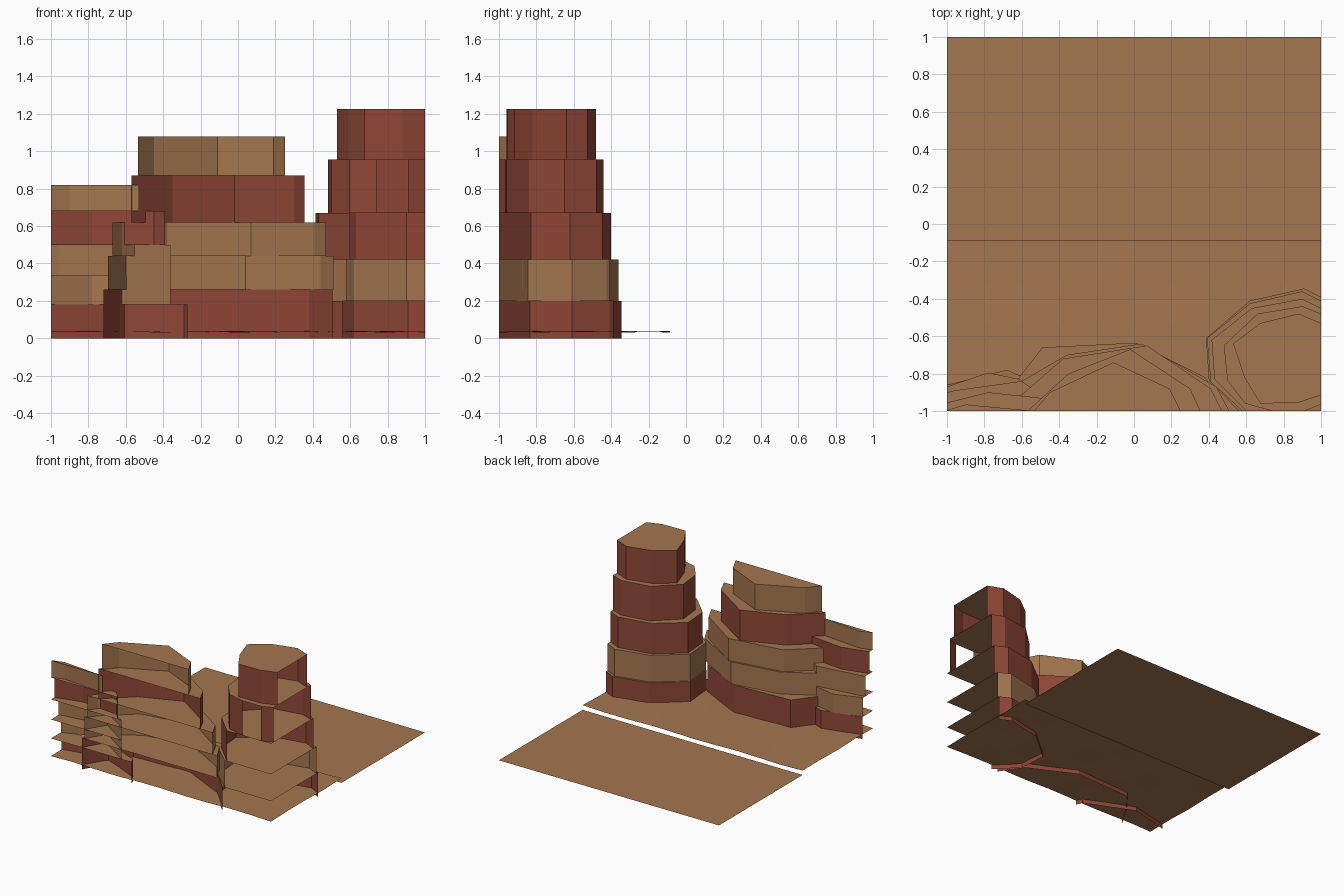
import bpy, bmesh, math

if "Cube" in bpy.data.objects:
    bpy.data.objects.remove(bpy.data.objects["Cube"])


def make_material(name, rgb):
    m = bpy.data.materials.new(name)
    m.diffuse_color = (*rgb, 1)
    m.use_nodes = True
    m.node_tree.nodes["Principled BSDF"].inputs["Base Color"].default_value = m.diffuse_color
    return m


SAND = make_material("sandstone", (0.376, 0.184, 0.080))
RED = make_material("red rock", (0.279, 0.063, 0.038))


def finish(bm, name):
    me = bpy.data.meshes.new(name)
    bm.to_mesh(me)
    bm.free()
    me.materials.append(SAND)
    me.materials.append(RED)
    ob = bpy.data.objects.new(name, me)
    bpy.context.collection.objects.link(ob)


def on_border(a, b):
    # edges lying on the cut sides of the tile stay open
    return (abs(a[0]) == 1 and a[0] == b[0]) or (a[1] == -1 and b[1] == -1)


def rock_layer(name, outline, z0, z1, red):
    # one stratum: open walls in the layer colour, sand-coloured ledge on top
    bm = bmesh.new()
    area = sum(p[0] * q[1] - q[0] * p[1]
               for p, q in zip(outline, outline[1:] + outline[:1]))
    if area < 0:
        outline = outline[::-1]
    low = [bm.verts.new((x, y, z0)) for x, y in outline]
    top = [bm.verts.new((x, y, z1)) for x, y in outline]
    bm.faces.new(top)
    n = len(outline)
    for i in range(n):
        j = (i + 1) % n
        if not on_border(outline[i], outline[j]):
            f = bm.faces.new((low[i], low[j], top[j], top[i]))
            f.material_index = 1 if red else 0
    loose = [v for v in bm.verts if not v.link_faces]
    bmesh.ops.delete(bm, geom=loose, context='VERTS')
    finish(bm, name)


def rock_stack(name, outlines, heights, reds):
    z0 = 0
    for i, (o, z1, red) in enumerate(zip(outlines, heights, reds)):
        rock_layer(f"{name}_layer_{i + 1}", o, z0, z1, red)
        z0 = z1


# low mesa on the left, cut by the left and front borders
left = [
    [(-1, -1), (-1, -.86), (-.68, -.78), (-.29, -.95), (-.27, -1)],
    [(-1, -1), (-1, -.87), (-.78, -.795), (-.61, -.83), (-.36, -1)],
    [(-1, -1), (-1, -.90), (-.96, -.89), (-.60, -.84), (-.36, -1)],
    [(-1, -1), (-1, -.955), (-.78, -.90), (-.45, -.935), (-.39, -1)],
    [(-1, -1), (-1, -.995), (-.90, -.965), (-.53, -1)],
]
rock_stack("left_mesa", left, (.18, .335, .50, .68, .82), (1, 0, 0, 1, 0))

# wide mesa in the middle, cut by the front border
middle = [
    [(-.72, -1), (-.63, -.84), (-.49, -.66), (.01, -.635), (.38, -.82), (.505, -1)],
    [(-.695, -1), (-.60, -.84), (-.36, -.70), (.04, -.64), (.44, -.87), (.51, -1)],
    [(-.67, -1), (-.62, -.93), (-.38, -.72), (.07, -.65), (.41, -.88), (.47, -1)],
    [(-.57, -1), (-.35, -.80), (-.02, -.67), (.30, -.88), (.355, -1)],
    [(-.535, -1), (-.45, -.90), (-.11, -.74), (.19, -.88), (.25, -1)],
]
rock_stack("middle_mesa", middle, (.26, .44, .62, .87, 1.08), (1, 0, 0, 1, 0))

# tall tower on the right, cut by the right and front borders
tower = [
    [(.56, -1), (.40, -.835), (.385, -.61), (.62, -.41), (.91, -.345), (1, -.39), (1, -1)],
    [(.58, -1), (.41, -.845), (.39, -.61), (.62, -.425), (.90, -.36), (1, -.41), (1, -1)],
    [(.60, -1), (.57, -.97), (.43, -.83), (.415, -.62), (.63, -.45), (.90, -.40), (1, -.45), (1, -1)],
    [(.74, -1), (.595, -.96), (.50, -.84), (.48, -.65), (.66, -.48), (.90, -.44), (1, -.48),
     (1, -.965), (.91, -1)],
    [(.88, -.955), (.675, -.96), (.59, -.82), (.53, -.64), (.675, -.53), (.88, -.48), (1, -.53),
     (1, -.915)],
]
rock_stack("tower", tower, (.20, .42, .67, .955, 1.225), (1, 0, 1, 1, 1))

# gently uneven front ground, slightly raised
bm = bmesh.new()
NX, NY = 10, 4
grid = [[bm.verts.new((-1 + 2 * i / NX, -1 + .915 * j / NY,
                       .035 + .004 * math.sin(i * 1.7 + j * 2.3)))
         for j in range(NY + 1)] for i in range(NX + 1)]
for i in range(NX):
    for j in range(NY):
        bm.faces.new((grid[i][j], grid[i + 1][j], grid[i + 1][j + 1], grid[i][j + 1]))
finish(bm, "front_ground")

# flat rear ground
bm = bmesh.new()
bm.faces.new([bm.verts.new(p) for p in
              ((-1, -.085, 0), (1, -.085, 0), (1, 1, 0), (-1, 1, 0))])
finish(bm, "rear_ground")
